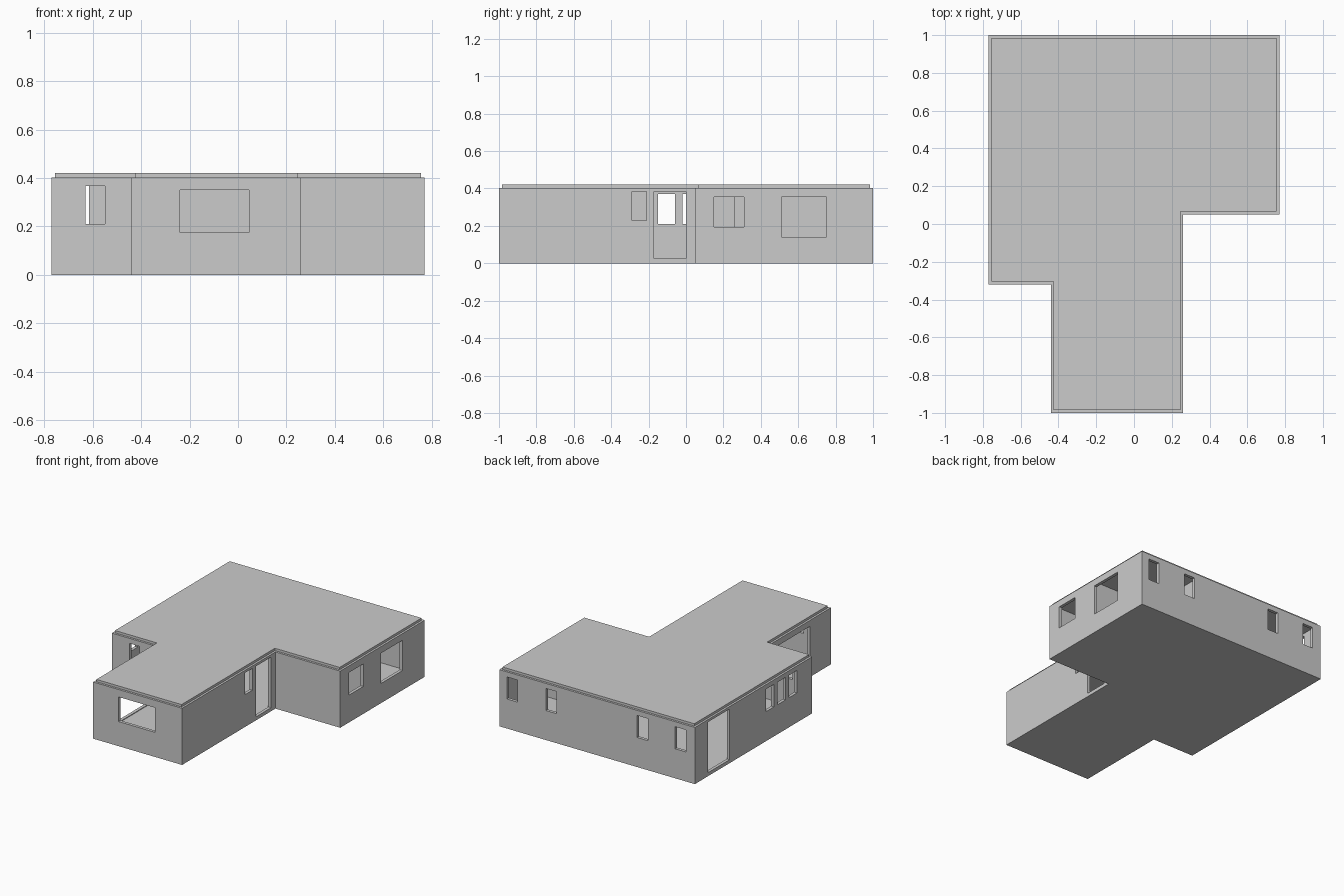
import bpy
import bmesh
from mathutils import Vector

if "Cube" in bpy.data.objects:
    bpy.data.objects.remove(bpy.data.objects["Cube"])

T = 0.022          # wall thickness
WALL_TOP = 0.403
FLOOR = 0.02

# outer outline, counter-clockwise
OUTLINE = [(-0.77, 1), (-0.77, -0.32), (-0.44, -0.32), (-0.44, -1),
           (0.26, -1), (0.26, 0.05), (0.77, 0.05), (0.77, 1)]


def inset(points, d):
    """Shrink a right-angled counter-clockwise outline by d."""
    pts = [Vector(p) for p in points]
    out = []
    for i, p in enumerate(pts):
        a = (p - pts[i - 1]).normalized()
        b = (pts[(i + 1) % len(pts)] - p).normalized()
        out.append(p + d * Vector((-a.y - b.y, a.x + b.x)))
    return out


def prism(name, points, z0, z1):
    bm = bmesh.new()
    base = bm.faces.new([bm.verts.new((p[0], p[1], z0)) for p in points])
    ext = bmesh.ops.extrude_face_region(bm, geom=[base], use_keep_orig=True)
    verts = [g for g in ext["geom"] if isinstance(g, bmesh.types.BMVert)]
    bmesh.ops.translate(bm, verts=verts, vec=(0, 0, z1 - z0))
    bmesh.ops.recalc_face_normals(bm, faces=bm.faces)
    mesh = bpy.data.meshes.new(name)
    bm.to_mesh(mesh)
    bm.free()
    obj = bpy.data.objects.new(name, mesh)
    bpy.context.collection.objects.link(obj)
    return obj


def box(name, x0, x1, y0, y1, z0, z1):
    return prism(name, [(x0, y0), (x1, y0), (x1, y1), (x0, y1)], z0, z1)


def cut(obj, cutter):
    mod = obj.modifiers.new("cut", "BOOLEAN")
    mod.operation = "DIFFERENCE"
    mod.solver = "EXACT"
    mod.object = cutter
    bpy.context.view_layer.objects.active = obj
    bpy.ops.object.modifier_apply(modifier=mod.name)
    bpy.data.objects.remove(cutter, do_unlink=True)


# outer walls with floor
walls = prism("outer_walls", OUTLINE, 0, WALL_TOP)
cut(walls, prism("room_cutter", inset(OUTLINE, T), FLOOR, 0.5))

# openings in walls facing x: (wall x, y0, y1, z0, z1)
x_openings = [
    (0.77, 0.15, 0.31, 0.195, 0.355), (0.77, 0.51, 0.75, 0.14, 0.355),
    (0.26, -0.29, -0.21, 0.23, 0.385), (0.26, -0.17, 0.0, 0.025, 0.385),
    (-0.77, -0.15, -0.06, 0.21, 0.37), (-0.77, -0.02, 0.07, 0.21, 0.37),
    (-0.77, 0.11, 0.20, 0.21, 0.37), (-0.77, 0.61, 0.855, 0.025, 0.385),
    (-0.44, -0.765, -0.39, 0.025, 0.36),
]
for x, y0, y1, z0, z1 in x_openings:
    cut(walls, box("opening_cutter", x - 0.04, x + 0.04, y0, y1, z0, z1))

# openings in walls facing y: (wall y, x0, x1, z0, z1)
y_openings = [(-1, -0.24, 0.045, 0.175, 0.35), (-0.32, -0.63, -0.55, 0.21, 0.367)]
y_openings += [(1, x, x + 0.085, 0.21, 0.367) for x in (-0.70, -0.40, 0.318, 0.625)]
for y, x0, x1, z0, z1 in y_openings:
    cut(walls, box("opening_cutter", x0, x1, y - 0.04, y + 0.04, z0, z1))

# inner partitions
side = box("side_partition", 0.26 - T, 0.26, 0.05, 1 - T, FLOOR, WALL_TOP)
cut(side, box("doorway_cutter", 0.2, 0.3, 0.26, 0.42, 0.0, 0.37))
box("cross_partition", 0.26, 0.77 - T, 0.47, 0.49, FLOOR, WALL_TOP)

# flat roof slab, slightly set back
prism("roof", inset(OUTLINE, 0.015), WALL_TOP, 0.42)
